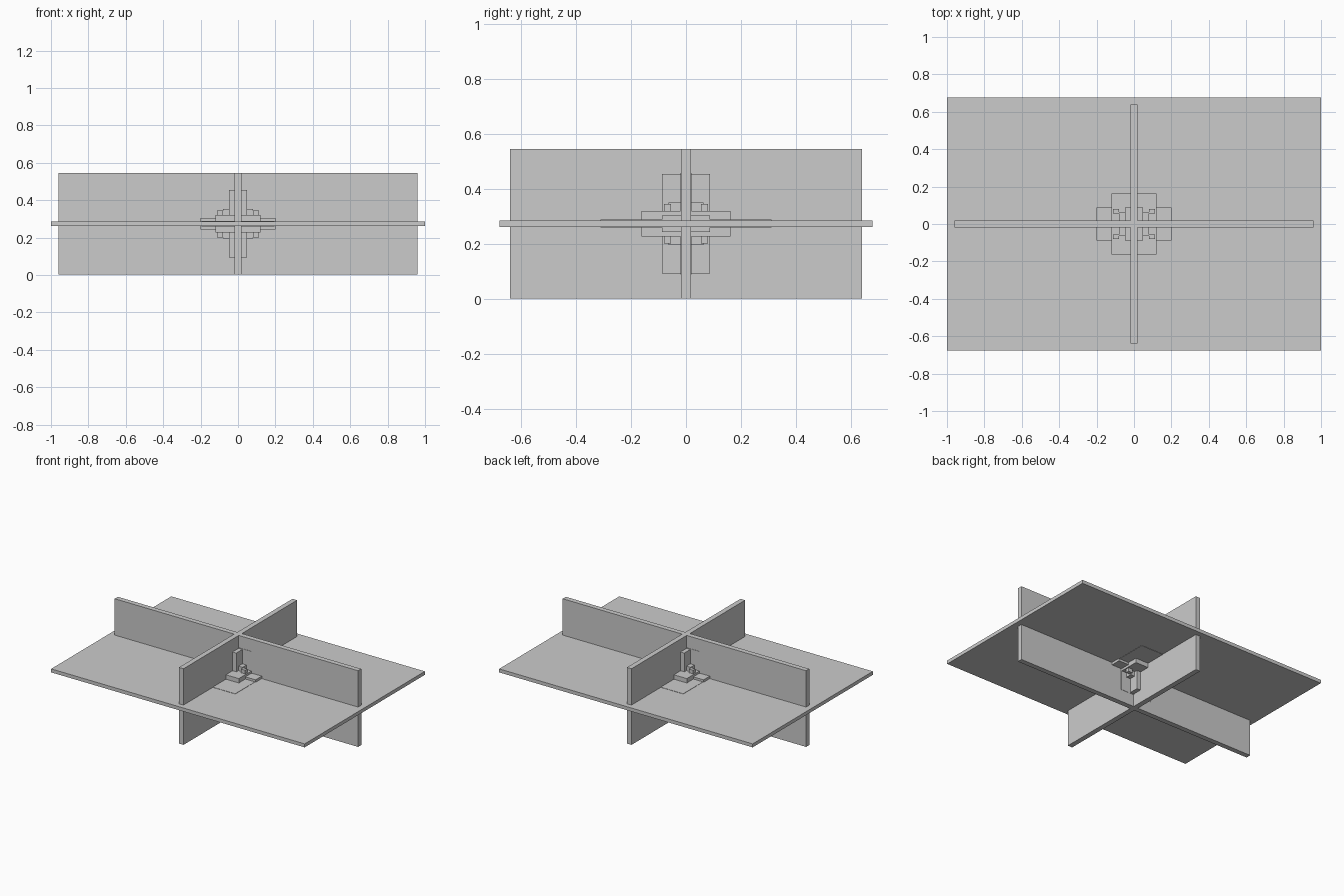
import bpy
import bmesh
from mathutils import Matrix, Vector

if "Cube" in bpy.data.objects:
    bpy.data.objects.remove(bpy.data.objects["Cube"])

MID = 0.2735  # height of the horizontal board


def add_boxes(name, boxes):
    """One object from several (centre, size) boxes."""
    bm = bmesh.new()
    for centre, size in boxes:
        m = Matrix.Translation(Vector(centre)) @ Matrix.Diagonal((*size, 1))
        bmesh.ops.create_cube(bm, size=1, matrix=m)
    mesh = bpy.data.meshes.new(name)
    bm.to_mesh(mesh)
    bm.free()
    obj = bpy.data.objects.new(name, mesh)
    bpy.context.collection.objects.link(obj)
    return obj


def centred(name, hx, hy, hz):
    return add_boxes(name, [((0, 0, MID), (2 * hx, 2 * hy, 2 * hz))])


# three crossing boards
centred("horizontal_board", 1.0, 0.677, 0.0125)
centred("long_upright_board", 0.96, 0.018, 0.2715)
centred("cross_upright_board", 0.018, 0.64, 0.2715)

# thin plates lying on the boards
centred("horizontal_plate", 0.195, 0.31, 0.0145)
centred("upright_plate", 0.123, 0.02, 0.185)

# stepped centre hub
centred("hub_low_step", 0.2, 0.088, 0.03)
centred("hub_wide_step", 0.12, 0.162, 0.046)
centred("hub_pillar", 0.048, 0.087, 0.18)

# small stepped fittings beside the pillar, in all eight corners
fittings = []
for sx in (-1, 1):
    for sy in (-1, 1):
        for sz in (-1, 1):
            for (x0, x1), (y0, y1), (z0, z1) in (
                ((0.048, 0.08), (0.018, 0.064), (0.046, 0.078)),
                ((0.08, 0.112), (0.055, 0.08), (0.046, 0.072)),
            ):
                centre = (sx * (x0 + x1) / 2, sy * (y0 + y1) / 2,
                          MID + sz * (z0 + z1) / 2)
                fittings.append((centre, (x1 - x0, y1 - y0, z1 - z0)))
add_boxes("corner_fittings", fittings)
